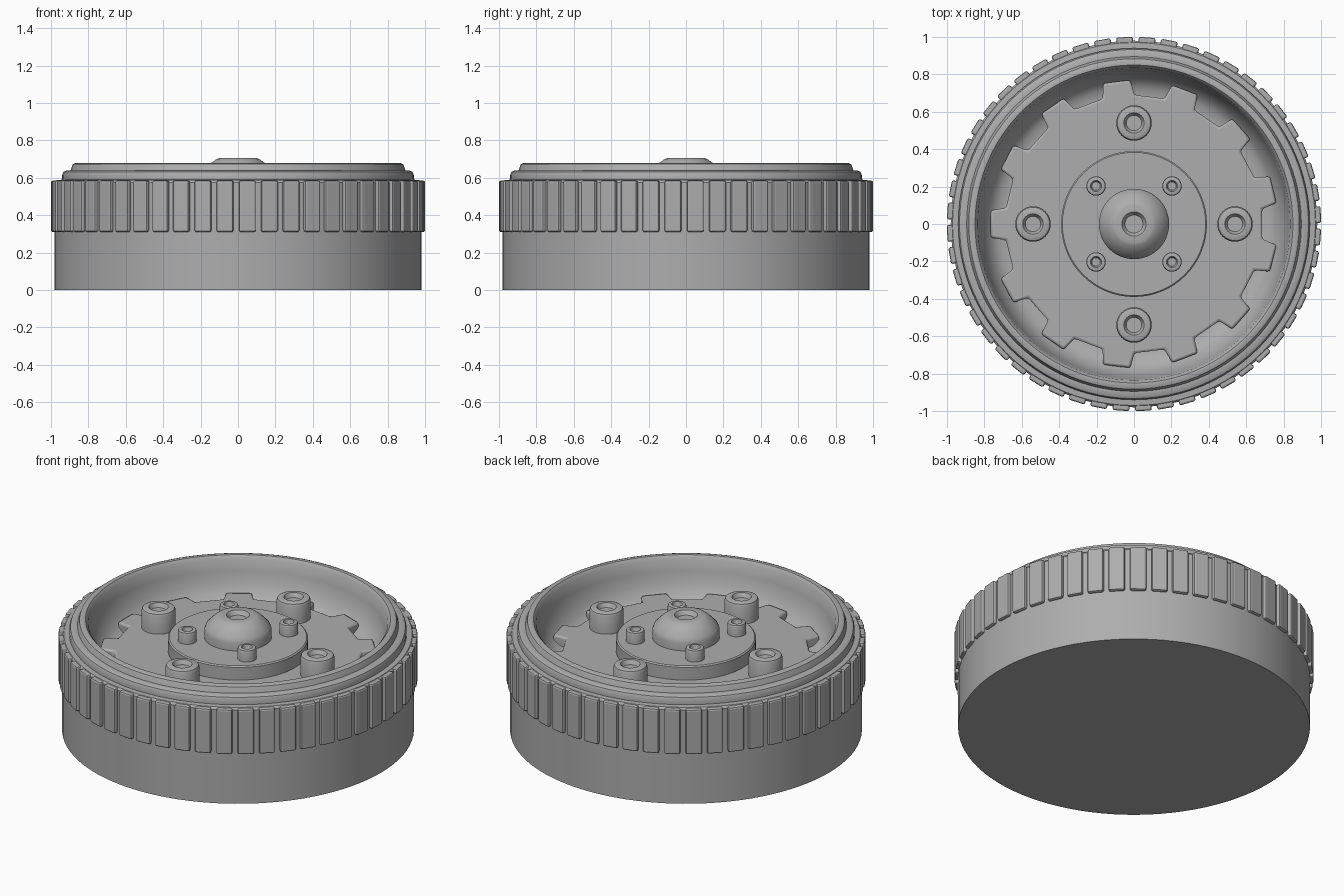
import bpy, bmesh
from math import sin, cos, pi, tau, radians
from mathutils import Matrix

old = bpy.data.objects.get("Cube")
if old:
    bpy.data.objects.remove(old, do_unlink=True)

grey = bpy.data.materials.new("mid_grey")
grey.use_nodes = True
GREY = (0.42, 0.42, 0.42, 1)
grey.diffuse_color = GREY
grey.node_tree.nodes["Principled BSDF"].inputs["Base Color"].default_value = GREY


def finish(name, bm, bevel=0.0, smooth=True):
    """Turn a bmesh into a named, coloured object."""
    bmesh.ops.recalc_face_normals(bm, faces=bm.faces)
    mesh = bpy.data.meshes.new(name)
    bm.to_mesh(mesh)
    bm.free()
    mesh.materials.append(grey)
    obj = bpy.data.objects.new(name, mesh)
    bpy.context.collection.objects.link(obj)
    if bevel:
        mod = obj.modifiers.new("soft_edges", "BEVEL")
        mod.width = bevel
        mod.segments = 2
        mod.limit_method = "ANGLE"
    if smooth:
        bpy.ops.object.select_all(action="DESELECT")
        obj.select_set(True)
        bpy.context.view_layer.objects.active = obj
        bpy.ops.object.shade_smooth_by_angle(angle=radians(35))
    return obj


def lathe(name, profile, steps, centre=(0, 0)):
    """Spin an (r, z) profile about a vertical axis."""
    bm = bmesh.new()
    verts = [bm.verts.new((r, 0, z)) for r, z in profile]
    edges = [bm.edges.new(pair) for pair in zip(verts, verts[1:])]
    bmesh.ops.spin(bm, geom=verts + edges, cent=(0, 0, 0), axis=(0, 0, 1),
                   angle=tau, steps=steps)
    bmesh.ops.remove_doubles(bm, verts=bm.verts, dist=0.0005)
    bmesh.ops.translate(bm, verts=bm.verts, vec=(*centre, 0))
    return finish(name, bm)


def bolt(name, radius, hole, base, top, centre):
    """Round boss with a softened rim and a dished hole."""
    soft = radius * 0.2
    lathe(name, [(radius, base), (radius, top - soft),
                 (radius - soft * 0.3, top - soft * 0.3), (radius - soft, top),
                 (hole, top), (hole * 0.75, top - 0.025), (0, top - 0.025)],
          32, centre)


# Drum with a stepped, rounded rim and a hollow bowl on top
lathe("drum", [(0, 0), (0.98, 0), (0.98, 0.575), (0.97, 0.588), (0.94, 0.59),
               (0.94, 0.615), (0.933, 0.632), (0.915, 0.64), (0.895, 0.64),
               (0.89, 0.655), (0.883, 0.673), (0.865, 0.68), (0.85, 0.678),
               (0.835, 0.66), (0.825, 0.59), (0.805, 0.52), (0.77, 0.46),
               (0.73, 0.43), (0.68, 0.42), (0, 0.42)], 96)

# Ring of raised tread pads around the upper drum
PADS = 52
bm = bmesh.new()
for i in range(PADS):
    angle = tau * (i + 0.5) / PADS - 0.01
    place = (Matrix.Rotation(angle, 4, "Z") @ Matrix.Translation((0.98, 0, 0.4475))
             @ Matrix.Diagonal((0.04, 0.09, 0.275, 1)))
    bmesh.ops.create_cube(bm, size=1, matrix=place)
finish("tread_pads", bm, bevel=0.01, smooth=False)

# Toothed plate on the bowl floor
TEETH = 13
bm = bmesh.new()
outline = []
for i in range(TEETH):
    mid = pi + tau * i / TEETH
    for r, offset in ((0.69, -0.125), (0.77, -0.095), (0.77, 0.095), (0.69, 0.125)):
        outline.append(bm.verts.new((r * cos(mid + offset), r * sin(mid + offset), 0.41)))
face = bm.faces.new(outline)
raised = bmesh.ops.extrude_face_region(bm, geom=[face])["geom"]
bmesh.ops.translate(bm, vec=(0, 0, 0.075),
                    verts=[v for v in raised if isinstance(v, bmesh.types.BMVert)])
finish("toothed_plate", bm, bevel=0.012)

# Central flange and domed hub cap
lathe("hub_flange", [(0.39, 0.47), (0.39, 0.563), (0.383, 0.57), (0, 0.57)], 64)
lathe("hub_cap", [(0.188, 0.56), (0.188, 0.615), (0.18, 0.64), (0.145, 0.677),
                  (0.115, 0.7), (0.1, 0.705), (0.065, 0.705), (0.048, 0.68),
                  (0, 0.68)], 48)

# Four large bolts on the plate, four small ones on the flange
for i in range(4):
    a = i * pi / 2
    bolt(f"large_bolt_{i + 1}", 0.095, 0.055, 0.47, 0.61,
         (0.54 * cos(a), 0.54 * sin(a)))
    a += pi / 4
    bolt(f"small_bolt_{i + 1}", 0.052, 0.03, 0.56, 0.64,
         (0.287 * cos(a), 0.287 * sin(a)))
